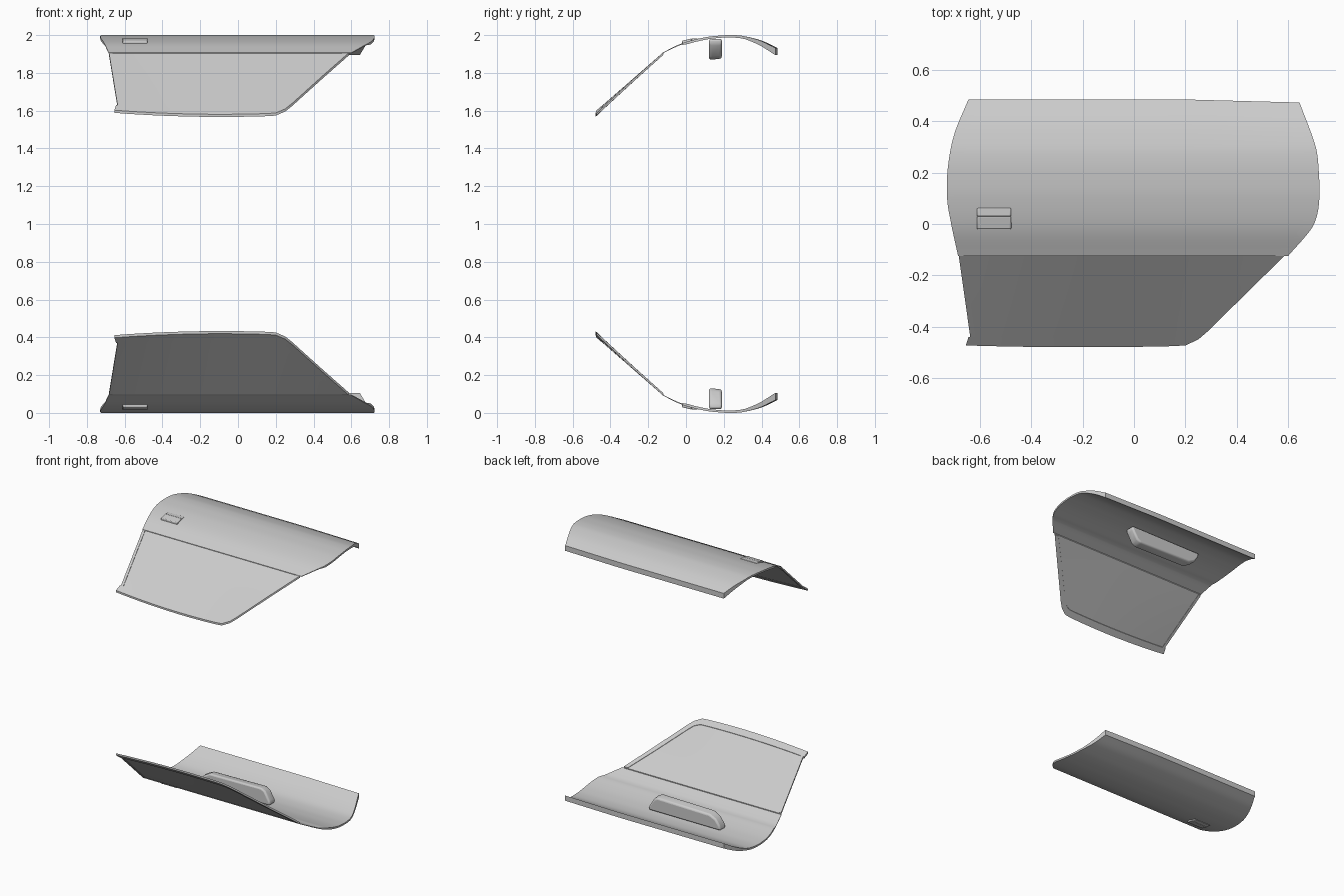
import bpy, bmesh
from mathutils import Vector

if "Cube" in bpy.data.objects:
    bpy.data.objects.remove(bpy.data.objects["Cube"])


def curve(pts, t):
    """Smooth interpolation through (position, value) points."""
    n = len(pts)
    t = min(max(t, pts[0][0]), pts[-1][0])
    i = next((k for k in range(n - 1) if t <= pts[k + 1][0]), n - 2)

    def slope(k):
        a, b = pts[max(k - 1, 0)], pts[min(k + 1, n - 1)]
        return (b[1] - a[1]) / (b[0] - a[0])
    (x0, y0), (x1, y1) = pts[i], pts[i + 1]
    h = x1 - x0
    u = (t - x0) / h
    return ((2*u**3 - 3*u**2 + 1) * y0 + (u**3 - 2*u**2 + u) * h * slope(i)
            + (3*u**2 - 2*u**3) * y1 + (u**3 - u**2) * h * slope(i + 1))


def linear(pts, t):
    for (a, va), (b, vb) in zip(pts, pts[1:]):
        if t <= b:
            return va + (vb - va) * max(0, t - a) / (b - a)
    return pts[-1][1]


def add_pair(name, verts, faces, bevel=0, angle=35):
    """One part on the upper door and its mirror image on the lower door."""
    for side, flip in (("upper", 1), ("lower", -1)):
        bm = bmesh.new()
        vs = [bm.verts.new((x, y, 1 + flip * (z - 1))) for x, y, z in verts]
        for f in faces:
            bm.faces.new([vs[i] for i in f])
        bmesh.ops.recalc_face_normals(bm, faces=bm.faces)
        me = bpy.data.meshes.new(f"{side}_{name}")
        bm.to_mesh(me)
        bm.free()
        ob = bpy.data.objects.new(f"{side}_{name}", me)
        bpy.context.collection.objects.link(ob)
        if bevel:
            m = ob.modifiers.new("bevel", 'BEVEL')
            m.width, m.segments, m.limit_method = bevel, 3, 'ANGLE'
        bpy.ops.object.select_all(action='DESELECT')
        bpy.context.view_layer.objects.active = ob
        ob.select_set(True)
        bpy.ops.object.shade_smooth_by_angle(angle=angle * 3.14159 / 180)


def slab(outer, inner):
    """Closed shell between two matching grids of points."""
    r, c = len(outer), len(outer[0])
    verts = [p for row in outer for p in row] + [p for row in inner for p in row]
    n = r * c
    faces = []
    for i in range(r - 1):
        for j in range(c - 1):
            q = (i*c + j, i*c + j + 1, (i+1)*c + j + 1, (i+1)*c + j)
            faces += [q, tuple(n + k for k in q[::-1])]
    rim = ([j for j in range(c)] + [i*c + c - 1 for i in range(1, r)]
           + [(r-1)*c + j for j in range(c - 2, -1, -1)]
           + [i*c for i in range(r - 2, 0, -1)])
    faces += [(a, b, n + b, n + a) for a, b in zip(rim, rim[1:] + rim[:1])]
    return verts, faces


# Door skin: profile, thickness and curved ends
SKIN = [(-.125, 1.907), (-.02, 1.957), (.1, 1.988), (.2, 1.999),
        (.25, 2.0), (.3, 1.996), (.4, 1.971), (.485, 1.932)]
THICK = [(-.125, .004), (-.03, .006), (0, .014), (.2, .012),
         (.32, .015), (.42, .03), (.485, .038)]
LEFT = [(-.125, -.685), (0, -.712), (.1, -.728), (.22, -.725),
        (.35, -.70), (.485, -.645)]
RIGHT = [(-.125, .60), (-.02, .69), (.03, .712), (.1, .722), (.2, .72),
         (.3, .708), (.485, .645)]
outer, inner = [], []
for i in range(33):
    y = -.125 + .61 * i / 32
    xl, xr = curve(LEFT, y), curve(RIGHT, y)
    z, t = curve(SKIN, y), linear(THICK, y)
    ro, ri = [], []
    for j in range(25):
        u = j / 24
        x = xl + (xr - xl) * u
        yy = y - .012 * max(0, (x - .2) / .45) * max(0, (y - .3) / .185)
        ro.append((x, yy, z))
        ri.append((x, yy, z - t))
    outer.append(ro)
    inner.append(ri)
add_pair("door_panel", *slab(outer, inner))


# Window plane, slightly curved along its length
def win_z(x, y):
    f = (-.125 - y) / .355
    return 1.905 - .325 * f + .016 * f * (x / .65) ** 2


WIN_L = [(-.465, -.634), (-.125, -.68)]
WIN_R = [(-.465, .19), (-.455, .225), (-.43, .26), (-.40, .295), (-.12, .585)]
outer, inner = [], []
for i in range(21):
    y = -.465 + .345 * i / 20
    xl, xr = linear(WIN_L, y), linear(WIN_R, y)
    xs = [xl + (xr - xl) * j / 16 for j in range(17)]
    outer.append([(x, y, win_z(x, y) - .005) for x in xs])
    inner.append([(x, y, win_z(x, y) - .011) for x in xs])
add_pair("window_glass", *slab(outer, inner))


# Window frame rails: strips between an outside and an inside edge
def rail(name, outside, inside, h=.014):
    rows = [[(x, y, win_z(x, y)) for x, y in e] for e in (outside, inside)]
    low = [[(x, y, z - h) for x, y, z in e] for e in rows]
    add_pair(name, *slab(rows, low))


bottom = [-.655 + .1 * k for k in range(9)]
rail("window_front_rail",
     [(x, -.473 - .007 * (1 - ((x + .2) / .455) ** 2)) for x in bottom]
     + [(.2, -.473), (.25, -.45), (.285, -.42), (.45, -.258), (.588, -.122)],
     [(x + .01 * (k == 0), -.441 - .004 * (1 - ((x + .2) / .455) ** 2))
      for k, x in enumerate(bottom)]
     + [(.195, -.441), (.235, -.425), (.262, -.402), (.42, -.25), (.555, -.122)])
rail("window_side_rail", [(-.683, -.122), (-.637, -.445)],
     [(-.664, -.122), (-.618, -.445)])


# Outer handle: a flap and a sloped grip that follow the skin
def handle_part(name, ya, yb, lift_a, lift_b):
    def ring(inset, la, lb):
        return [[(x, y, curve(SKIN, y) + l)
                 for x in (-.613 + inset, -.477 - inset)]
                for y, l in ((ya, la), (yb, lb))]
    add_pair(name, *slab(ring(.003, lift_a, lift_b), ring(0, -.006, -.006)),
             bevel=.004)


handle_part("handle_flap", -.02, .03, .013, .010)
handle_part("handle_grip", .03, .062, .010, .003)

# Inner armrest: tapered block on the inside of the door
side = [(-.41, 1.98), (-.40, 1.945), (-.37, 1.905), (-.32, 1.875),
        (.10, 1.868), (.13, 1.885), (.17, 1.955), (.17, 1.98)]
n = len(side)
verts = [(x, y, z + .008 * (y > .15) * (z < 1.9))
         for y in (.122, .19) for x, z in side]
faces = [tuple(range(n)), tuple(range(2*n - 1, n - 1, -1))]
faces += [(i, (i+1) % n, n + (i+1) % n, n + i) for i in range(n)]
add_pair("armrest", verts, faces, bevel=.012, angle=40)
